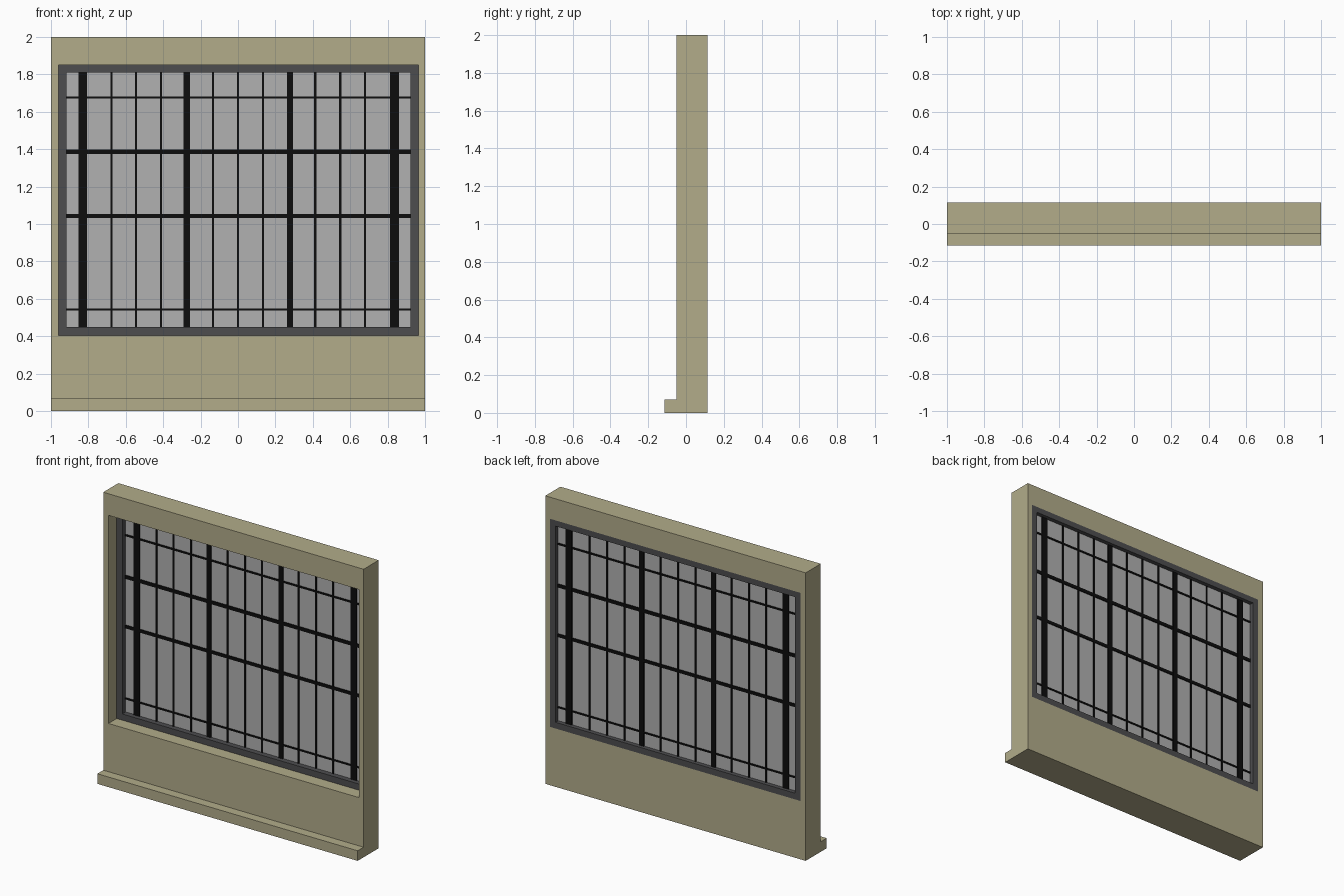
import bpy, bmesh

if "Cube" in bpy.data.objects:
    bpy.data.objects.remove(bpy.data.objects["Cube"])


def material(name, r, g, b):
    m = bpy.data.materials.new(name)
    m.diffuse_color = (r, g, b, 1)
    m.use_nodes = True
    m.node_tree.nodes["Principled BSDF"].inputs["Base Color"].default_value = m.diffuse_color
    return m


STONE = material("stone", 0.445, 0.413, 0.254)
METAL = material("dark_metal", 0.075, 0.075, 0.078)
BLACK = material("black", 0.004, 0.004, 0.004)
GLASS = material("grey_glass", 0.44, 0.44, 0.44)


def finish(name, bm, mat):
    bmesh.ops.recalc_face_normals(bm, faces=bm.faces)
    me = bpy.data.meshes.new(name)
    bm.to_mesh(me)
    bm.free()
    me.materials.append(mat)
    ob = bpy.data.objects.new(name, me)
    bpy.context.collection.objects.link(ob)
    return ob


def box(name, x0, x1, y0, y1, z0, z1, mat):
    bm = bmesh.new()
    bmesh.ops.create_cube(bm, size=1)
    for v in bm.verts:
        v.co = ((x0 + x1) / 2 + v.co.x * (x1 - x0),
                (y0 + y1) / 2 + v.co.y * (y1 - y0),
                (z0 + z1) / 2 + v.co.z * (z1 - z0))
    return finish(name, bm, mat)


def ring(name, outer, inner, y0, y1, mat):
    """Rectangular frame; outer and inner are (x0, x1, z0, z1)."""
    bm = bmesh.new()

    def loop(r, y):
        return [bm.verts.new((x, y, z)) for x, z in
                ((r[0], r[2]), (r[1], r[2]), (r[1], r[3]), (r[0], r[3]))]
    loops = [loop(outer, y0), loop(inner, y0), loop(inner, y1), loop(outer, y1)]
    for k in range(4):
        a, b = loops[k], loops[(k + 1) % 4]
        for i in range(4):
            j = (i + 1) % 4
            bm.faces.new((a[i], a[j], b[j], b[i]))
    return finish(name, bm, mat)


# Wall panel with window opening, and the ledge along its foot
opening = (-0.96, 0.965, 0.405, 1.85)
pane = (-0.917, 0.922, 0.448, 1.81)
ring("wall", (-1, 1, 0, 2), opening, -0.05, 0.115, STONE)
box("base_ledge", -1, 1, -0.115, -0.05, 0, 0.07, STONE)

# Window frame and glass
ring("window_frame", opening, pane, 0.04, 0.115, METAL)
box("glass", pane[0], pane[1], 0.077, 0.085, pane[2], pane[3], GLASS)

# Upright bars: (centre x, width)
uprights = [(-0.829, 0.046), (-0.274, 0.034), (0.278, 0.034), (0.837, 0.046)]
uprights += [(x, 0.012) for x in
             (-0.677, -0.546, -0.412, -0.134, 0, 0.134, 0.413, 0.547, 0.679)]
for x, w in uprights:
    d = 0.011 if w > 0.02 else 0.009
    box("upright_bar", x - w / 2, x + w / 2, 0.081 - d, 0.081 + d,
        pane[2], pane[3], BLACK)

# Cross bars: (centre z, height)
for z, h in ((1.677, 0.012), (1.387, 0.024), (1.042, 0.022), (0.543, 0.011)):
    box("cross_bar", pane[0], pane[1], 0.071, 0.091, z - h / 2, z + h / 2, BLACK)
